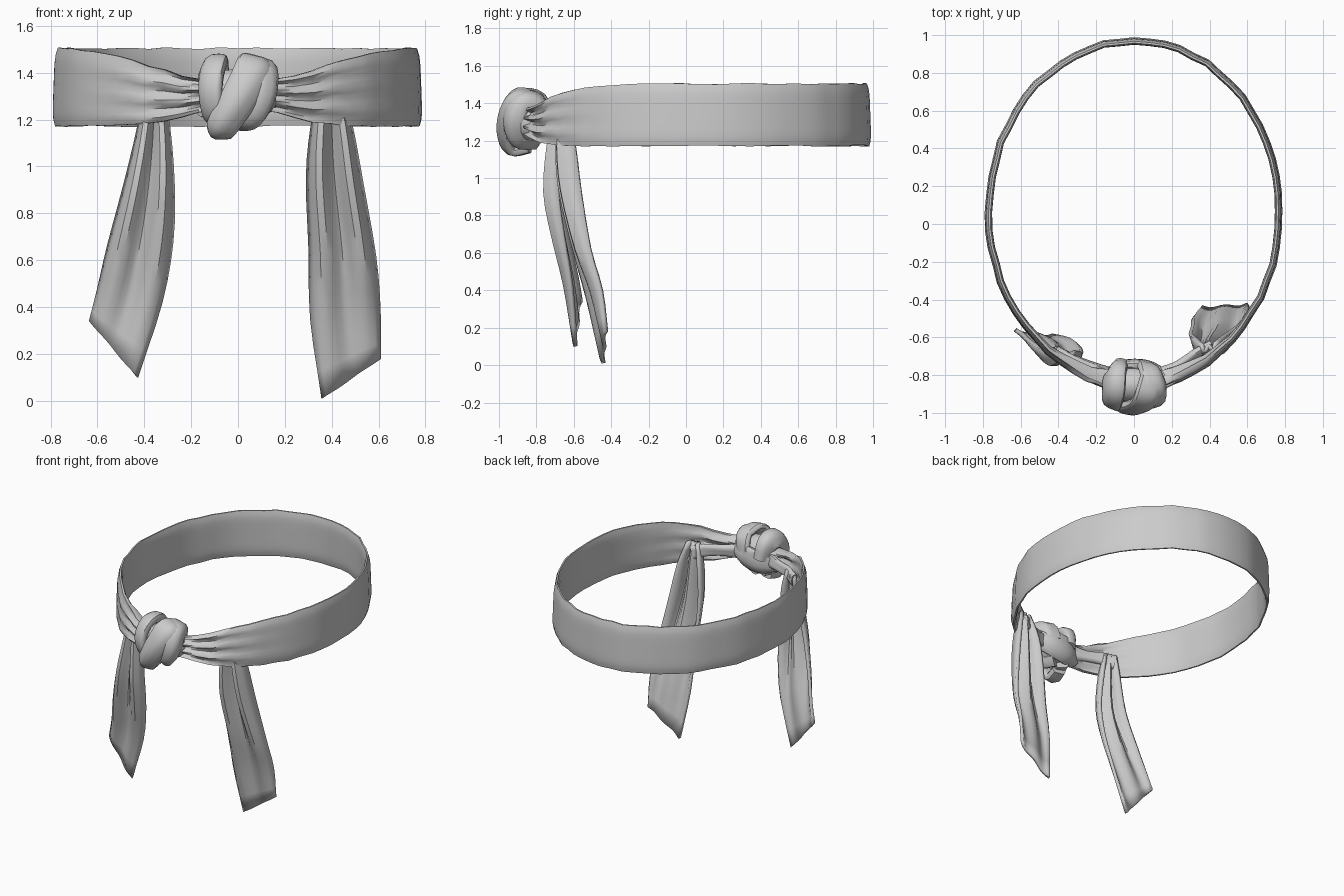
import bpy, bmesh, math, random
from mathutils import Vector

random.seed(4)
if "Cube" in bpy.data.objects:
    bpy.data.objects.remove(bpy.data.objects["Cube"], do_unlink=True)

cloth = bpy.data.materials.new("grey_cloth")
cloth.use_nodes = True
cloth.diffuse_color = (0.6, 0.6, 0.6, 1)
cloth.node_tree.nodes["Principled BSDF"].inputs["Base Color"].default_value = cloth.diffuse_color


def loft(name, rows, ring=True, loop=False, thick=0, angle=40):
    """Skin rows of points; ring closes each row, loop joins last row to first."""
    bm = bmesh.new()
    grid = [[bm.verts.new(p) for p in row] for row in rows]
    n = len(grid[0])
    for i in range(len(grid) if loop else len(grid) - 1):
        a, b = grid[i], grid[(i + 1) % len(grid)]
        for j in range(n if ring else n - 1):
            k = (j + 1) % n
            bm.faces.new((a[j], a[k], b[k], b[j]))
    if ring and not loop:
        bm.faces.new(grid[0])
        bm.faces.new(grid[-1])
    bmesh.ops.recalc_face_normals(bm, faces=bm.faces)
    mesh = bpy.data.meshes.new(name)
    bm.to_mesh(mesh)
    bm.free()
    obj = bpy.data.objects.new(name, mesh)
    bpy.context.collection.objects.link(obj)
    mesh.materials.append(cloth)
    if thick:
        mod = obj.modifiers.new("cloth_thickness", "SOLIDIFY")
        mod.thickness = thick
        mod.offset = 0
    bpy.ops.object.select_all(action="DESELECT")
    obj.select_set(True)
    bpy.context.view_layer.objects.active = obj
    bpy.ops.object.shade_smooth_by_angle(angle=math.radians(angle))
    return obj


def smooth_path(points, steps=4):
    """Catmull-Rom interpolation of equal-length tuples."""
    pts = [Vector(p) for p in points]
    pts = [pts[0] * 2 - pts[1]] + pts + [pts[-1] * 2 - pts[-2]]
    out = []
    for i in range(1, len(pts) - 2):
        a, b, c, d = pts[i - 1:i + 3]
        for s in range(steps):
            t = s / steps
            out.append(b + (c - a) * t / 2 + (a * 2 - b * 5 + c * 4 - d) * t * t / 2
                       + (b * 3 - a - c * 3 + d) * t ** 3 / 2)
    return out + [pts[-2]]


def strand(name, points, center, thick=0.04, pleat=0.2):
    """Flat pleated cloth strand; each point is x, y, z, half width."""
    path = smooth_path(points)
    rows = []
    for i, p in enumerate(path):
        pos = p.to_3d()
        tan = (path[min(i + 1, len(path) - 1)] - path[max(i - 1, 0)]).to_3d().normalized()
        out = pos - center
        out = (out - tan * out.dot(tan)).normalized()
        side = tan.cross(out)
        row = []
        for j in range(16):
            a = math.tau * j / 16
            fold = 1 + pleat * math.cos(3 * a + 0.15 * i)
            row.append(pos + side * math.cos(a) * p[3] + out * math.sin(a) * thick * fold)
        rows.append(row)
    return loft(name, rows)


# Head band: flat cloth loop that narrows and pleats towards the knot
def near(a, spread):
    return math.exp(-(a / spread) ** 2)


COLS, ROWS = 60, 12
band = []
for i in range(COLS):
    a = math.tau * i / COLS
    d = min(a, math.tau - a)
    top = 1.505 - 0.15 * near(d, 0.62) + random.uniform(-0.004, 0.004)
    low = 1.172 + 0.08 * near(d, 0.35) + random.uniform(-0.004, 0.004)
    wob = random.uniform(-0.005, 0.005)
    outer, inner = [], []
    for j in range(ROWS + 1):
        v = j / ROWS
        z = low + (top - low) * v
        edge = 0.012 * (2 * abs(v - 0.5)) ** 6
        pleat = 0.03 * near(d, 0.48) * math.cos(v * math.pi * 6 + 3 * math.sin(a))
        r = wob + 0.012 * (0.5 - v) + pleat
        half = 0.017 + 0.012 * near(d, 0.5)
        for side, pts in ((1, outer), (-1, inner)):
            k = r + side * (half - edge)
            pts.append(Vector(((0.77 + k) * math.sin(a), 0.065 - (0.905 + k) * math.cos(a), z)))
    band.append(outer + inner[::-1])
loft("head_band", band, loop=True, angle=50)

# Knot: overlapping wraps around a rounded core
core = Vector((0, -0.85, 1.3))
rows = []
for i in range(1, 10):
    t = math.pi * i / 10
    r = math.sin(t)
    rows.append([core + Vector((-0.17 * math.cos(t), 0.1 * r * math.cos(b), 0.12 * r * math.sin(b)))
                 for b in (math.tau * j / 14 for j in range(14))])
loft("knot_core", rows)
wraps = {
    "knot_right_wrap": [(-0.08, -0.76, 1.3, 0.06), (-0.1, -0.79, 1.41, 0.07), (-0.11, -0.88, 1.42, 0.075),
                        (-0.12, -0.93, 1.33, 0.07), (-0.1, -0.9, 1.22, 0.06), (-0.05, -0.8, 1.2, 0.05)],
    "knot_left_wrap": [(0.06, -0.76, 1.3, 0.06), (0.09, -0.79, 1.4, 0.07), (0.12, -0.88, 1.41, 0.07),
                       (0.12, -0.92, 1.31, 0.065), (0.07, -0.9, 1.21, 0.055), (0.01, -0.8, 1.2, 0.05)],
    "knot_front_wrap": [(0.09, -0.8, 1.41, 0.06), (0.08, -0.9, 1.43, 0.085), (0.045, -0.95, 1.36, 0.085),
                        (-0.02, -0.965, 1.25, 0.075), (-0.075, -0.93, 1.16, 0.065), (-0.06, -0.84, 1.17, 0.05)],
    "knot_back_wrap": [(-0.16, -0.82, 1.27, 0.06), (-0.06, -0.765, 1.27, 0.09),
                       (0.06, -0.765, 1.29, 0.09), (0.16, -0.82, 1.31, 0.06)],
}
for name, pts in wraps.items():
    strand(name, pts, core)

# Gathered strands leading from the knot to the tails, inside the band
for name, s, y in (("left_tail_gather", 1, -0.66), ("right_tail_gather", -1, -0.69)):
    strand(name, [(s * 0.08, -0.8, 1.3, 0.06), (s * 0.22, -0.755, 1.29, 0.04),
                  (s * 0.33, y - 0.02, 1.29, 0.045), (s * 0.4, y + 0.02, 1.27, 0.05)],
           Vector((0, 0, 1.3)), thick=0.025)


# Hanging tails: rows give both edges (x, y, z) and the fold depth
def tail(name, rows):
    grid = []
    for row in smooth_path(rows, 3):
        a, b, depth = Vector(row[:3]), Vector(row[3:6]), row[6]
        line = []
        for j in range(13):
            u = j / 12
            p = a.lerp(b, u)
            p.y -= depth * (math.sin(math.pi * u) * 0.6 + 0.4 * math.sin(3 * math.pi * u))
            line.append(p)
        grid.append(line)
    loft(name, grid, ring=False, thick=0.022)


tail("left_tail", [
    (0.36, -0.64, 1.34, 0.43, -0.63, 1.34, 0.05),
    (0.32, -0.6, 1.17, 0.48, -0.59, 1.17, 0.13),
    (0.3, -0.58, 0.95, 0.525, -0.56, 0.93, 0.14),
    (0.31, -0.54, 0.65, 0.58, -0.51, 0.62, 0.1),
    (0.315, -0.49, 0.35, 0.6, -0.45, 0.4, 0.06),
    (0.36, -0.44, 0.01, 0.605, -0.425, 0.18, 0.02)])
tail("right_tail", [
    (-0.4, -0.66, 1.32, -0.33, -0.68, 1.32, 0.04),
    (-0.42, -0.65, 1.17, -0.3, -0.67, 1.17, 0.1),
    (-0.48, -0.66, 0.92, -0.28, -0.68, 0.92, 0.11),
    (-0.55, -0.62, 0.66, -0.285, -0.65, 0.68, 0.09),
    (-0.595, -0.58, 0.47, -0.33, -0.61, 0.42, 0.06),
    (-0.63, -0.56, 0.34, -0.43, -0.59, 0.1, 0.02)])
